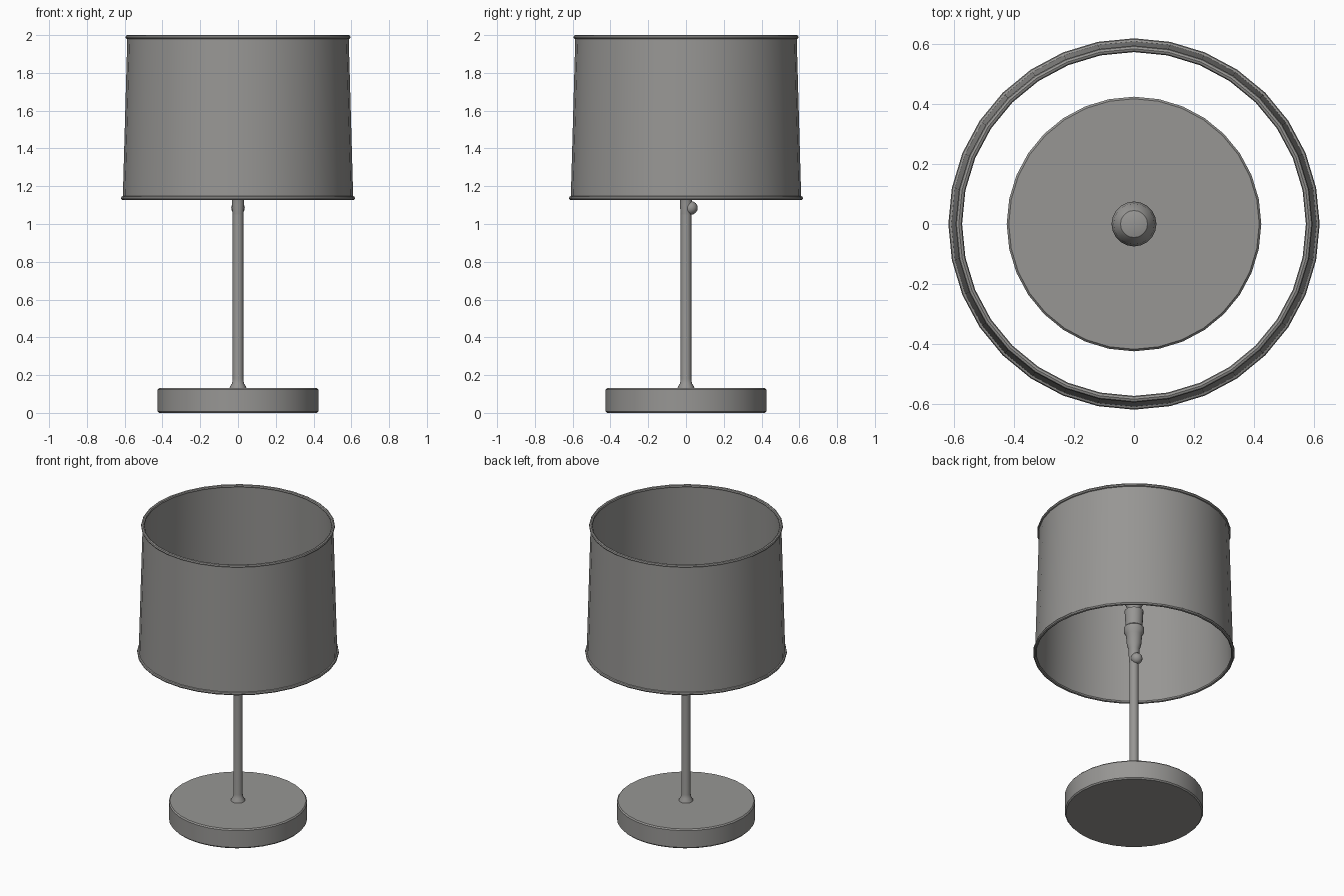
import bpy, math
from math import radians

if "Cube" in bpy.data.objects:
    bpy.data.objects.remove(bpy.data.objects["Cube"])

# Dark warm-grey metal and fabric
grey = bpy.data.materials.new("dark_grey")
grey.diffuse_color = (0.31, 0.305, 0.295, 1)
grey.use_nodes = True
grey.node_tree.nodes["Principled BSDF"].inputs["Base Color"].default_value = grey.diffuse_color


def finish(obj):
    """Assign the material and smooth all but the sharp edges."""
    obj.data.materials.append(grey)
    bpy.ops.object.select_all(action='DESELECT')
    obj.select_set(True)
    bpy.context.view_layer.objects.active = obj
    bpy.ops.object.shade_smooth_by_angle(angle=radians(35))
    return obj


def lathe(name, profile, segments=32, closed=False):
    """Revolve an (r, z) profile around the z axis."""
    verts, faces, rings = [], [], []
    for r, z in profile:
        if r == 0:
            rings.append([len(verts)] * segments)
            verts.append((0, 0, z))
        else:
            rings.append(list(range(len(verts), len(verts) + segments)))
            verts += [(r * math.cos(2 * math.pi * i / segments),
                       r * math.sin(2 * math.pi * i / segments), z) for i in range(segments)]
    pairs = list(zip(rings, rings[1:]))
    if closed:
        pairs.append((rings[-1], rings[0]))
    for a, b in pairs:
        for i in range(segments):
            j = (i + 1) % segments
            faces.append(tuple(dict.fromkeys((a[i], a[j], b[j], b[i]))))
    mesh = bpy.data.meshes.new(name)
    mesh.from_pydata(verts, [], faces)
    obj = bpy.data.objects.new(name, mesh)
    bpy.context.collection.objects.link(obj)
    return finish(obj)


# Weighted round base with slightly eased edges
lathe("base", [(0, 0), (0.418, 0), (0.425, 0.008), (0.425, 0.123),
               (0.418, 0.131), (0, 0.131)])

# Stem with a flared collar where it meets the base
lathe("stem", [(0, 0.125), (0.045, 0.125), (0.043, 0.138), (0.032, 0.155),
               (0.028, 0.18), (0.028, 1.09), (0, 1.09)], 16)

# Bulb holder: narrow neck, then a wider stepped cup
lathe("socket", [(0, 1.05), (0.028, 1.05), (0.032, 1.10), (0.034, 1.16),
                 (0.044, 1.19), (0.050, 1.26), (0.062, 1.28), (0.062, 1.31),
                 (0.052, 1.32), (0.058, 1.43), (0, 1.43)], 20)

# Light bulb
lathe("bulb", [(0, 1.42), (0.04, 1.42), (0.045, 1.46), (0.066, 1.50),
               (0.075, 1.54), (0.068, 1.58), (0.045, 1.608), (0, 1.62)], 20)

# Switch knob at the back of the socket
bpy.ops.mesh.primitive_uv_sphere_add(segments=12, ring_count=8, radius=0.036,
                                     location=(0, 0.026, 1.085))
bpy.context.object.name = "switch_knob"
finish(bpy.context.object)

# Tapered thin shade, open at both ends
lathe("shade", [(0.61, 1.137), (0.586, 1.99), (0.580, 1.99), (0.604, 1.137)],
      32, closed=True)

# Rolled trim rings at the shade's edges
for name, radius, z in (("shade_bottom_ring", 0.609, 1.137), ("shade_top_ring", 0.585, 1.989)):
    bpy.ops.mesh.primitive_torus_add(major_radius=radius, minor_radius=0.011,
                                     major_segments=32, minor_segments=8,
                                     location=(0, 0, z))
    bpy.context.object.name = name
    finish(bpy.context.object)
